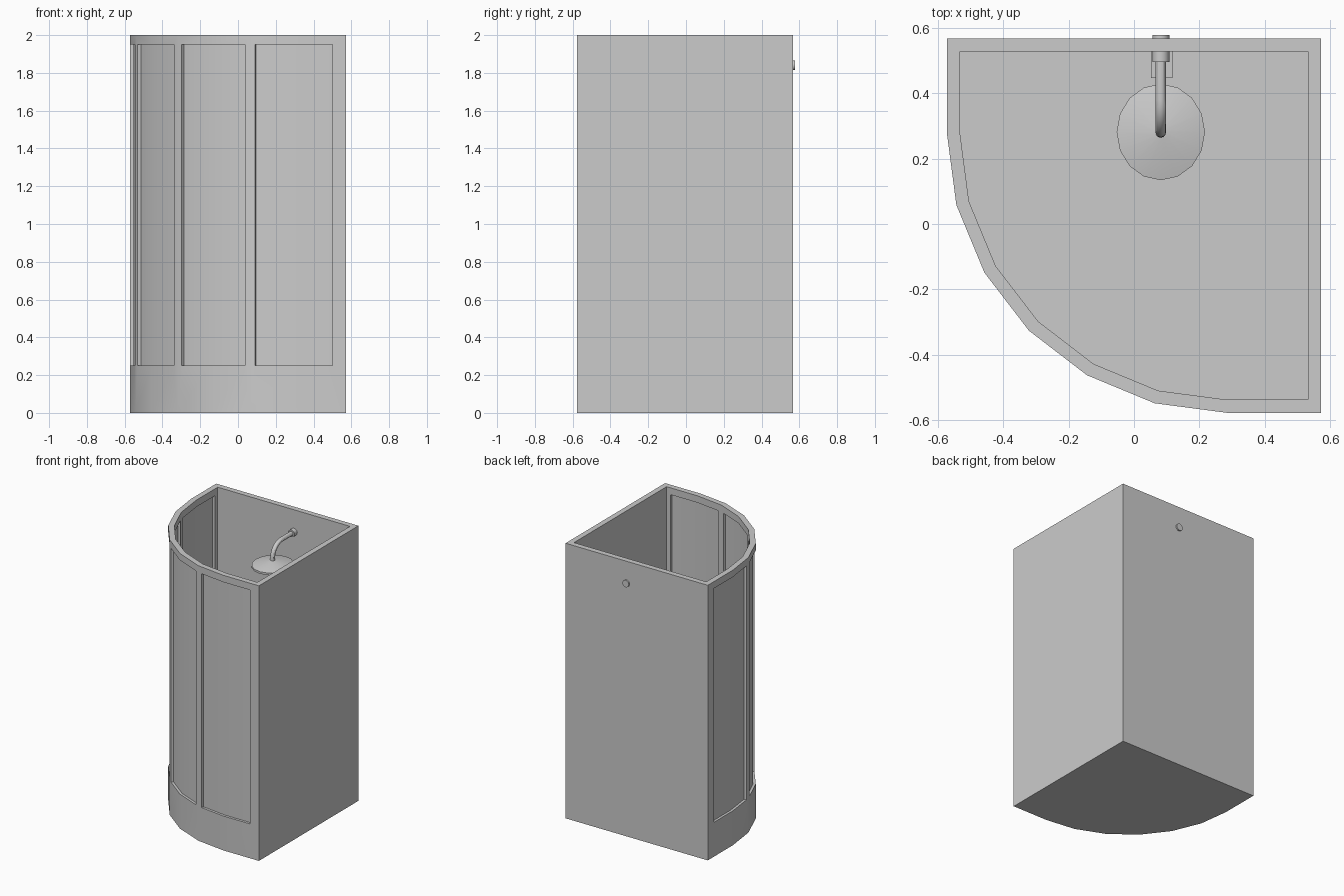
import bpy, bmesh, math
from mathutils import Matrix, Vector

if "Cube" in bpy.data.objects:
    bpy.data.objects.remove(bpy.data.objects["Cube"])

C = Vector((0.285, 0.28))      # centre of the curved front
R, T = 0.857, 0.04             # outer radius, wall thickness
XR, YB = 0.572, 0.567          # right and back walls
PX, PZ = 0.082, 1.84           # shower pipe position


def add_mesh(name, bm):
    bmesh.ops.recalc_face_normals(bm, faces=bm.faces)
    me = bpy.data.meshes.new(name)
    bm.to_mesh(me)
    bm.free()
    ob = bpy.data.objects.new(name, me)
    bpy.context.collection.objects.link(ob)
    return ob


def smooth(ob):
    bpy.ops.object.select_all(action='DESELECT')
    ob.select_set(True)
    bpy.context.view_layer.objects.active = ob
    bpy.ops.object.shade_smooth_by_angle(angle=math.radians(30))


def arc_pt(r, deg):
    """Point on the 15-degree faceted arc of radius r."""
    a = math.floor(deg / 15) * 15
    def vert(d):
        return C + r * Vector((math.cos(math.radians(d)), math.sin(math.radians(d))))
    return vert(a).lerp(vert(a + 15), (deg - a) / 15)


def outline(t):
    arc = [arc_pt(R - t, d) for d in range(180, 271, 15)]
    return [Vector((C.x - R + t, YB - t))] + arc + \
           [Vector((XR - t, C.y - R + t)), Vector((XR - t, YB - t))]


def ring(bm, pts, z):
    return [bm.verts.new((p.x, p.y, z)) for p in pts]


def bridge(bm, a, b):
    for i in range(len(a)):
        j = (i + 1) % len(a)
        bm.faces.new((a[i], a[j], b[j], b[i]))


# cabin: open-topped shell with a raised tray floor
bm = bmesh.new()
loops = [ring(bm, outline(t), z) for t, z in ((0, 0), (0, 2), (T, 2), (T, 0.2))]
for a, b in zip(loops, loops[1:]):
    bridge(bm, a, b)
bm.faces.new(loops[0])
bm.faces.new(loops[-1])
cabin = add_mesh("cabin", bm)

# recessed panels, cut from both sides of the curved wall
def panel_path(k, r):
    h = 1.9
    angles = [(180, 195 - h), (195 + h, 210, 225 - h),
              (225 + h, 240, 255 - h), (255 + h, 270)][k]
    pts = [arc_pt(r, d) for d in angles]
    if k == 0:
        pts.insert(0, Vector((C.x - r, 0.495)))
    if k == 3:
        pts.append(Vector((0.5, C.y - r)))
    return pts


bm = bmesh.new()
for r0, r1 in ((R - 0.018, R + 0.04), (R - T - 0.03, R - T + 0.018)):
    for k in range(4):
        poly = panel_path(k, r0) + panel_path(k, r1)[::-1]
        lo, hi = ring(bm, poly, 0.25), ring(bm, poly, 1.95)
        bridge(bm, lo, hi)
        bm.faces.new(lo)
        bm.faces.new(hi)
cutter = add_mesh("panel_cutter", bm)
cutter.hide_render = True
mod = cabin.modifiers.new("panels", 'BOOLEAN')
mod.operation, mod.solver, mod.object = 'DIFFERENCE', 'EXACT', cutter
bpy.context.view_layer.objects.active = cabin
bpy.ops.object.modifier_apply(modifier=mod.name)
bpy.data.objects.remove(cutter)
smooth(cabin)

# wall flange, passing through the back wall
bpy.ops.mesh.primitive_cylinder_add(vertices=16, radius=0.026, depth=0.082,
                                    location=(PX, 0.536, PZ), rotation=(math.pi / 2, 0, 0))
bpy.context.object.name = "wall_flange"
smooth(bpy.context.object)

# bent pipe
path = [(0.5, PZ)] + [(0.38 - 0.1 * math.sin(a), PZ - 0.1 + 0.1 * math.cos(a))
                      for a in (math.pi / 16 * i for i in range(9))] + [(0.28, 1.71)]
bm = bmesh.new()
rings = []
for i, p in enumerate(path):
    a = Vector(path[max(i - 1, 0)])
    b = Vector(path[min(i + 1, len(path) - 1)])
    d = (b - a).normalized()
    n = Vector((-d.y, d.x))
    rings.append([bm.verts.new((PX + 0.016 * math.cos(t),
                                p[0] + n.x * 0.016 * math.sin(t),
                                p[1] + n.y * 0.016 * math.sin(t)))
                  for t in (math.tau * k / 12 for k in range(12))])
for a, b in zip(rings, rings[1:]):
    bridge(bm, a, b)
bm.faces.new(rings[0])
bm.faces.new(rings[-1])
smooth(add_mesh("shower_pipe", bm))

# shower head: shallow cone on a thin disc
bm = bmesh.new()
rings = []
for r, z in ((0.135, 1.685), (0.135, 1.70), (0.02, 1.73)):
    rings.append([bm.verts.new((PX + r * math.cos(t), 0.281 + 1.09 * r * math.sin(t), z))
                  for t in (math.tau * k / 16 for k in range(16))])
for a, b in zip(rings, rings[1:]):
    bridge(bm, a, b)
bm.faces.new(rings[0])
bm.faces.new(rings[-1])
smooth(add_mesh("shower_head", bm))

# tap on the back wall
bm = bmesh.new()
bmesh.ops.create_cube(bm, size=1, matrix=Matrix.Translation((0.085, 0.487, 1.05))
                      @ Matrix.Diagonal((0.066, 0.082, 0.07, 1)))
add_mesh("tap", bm)
